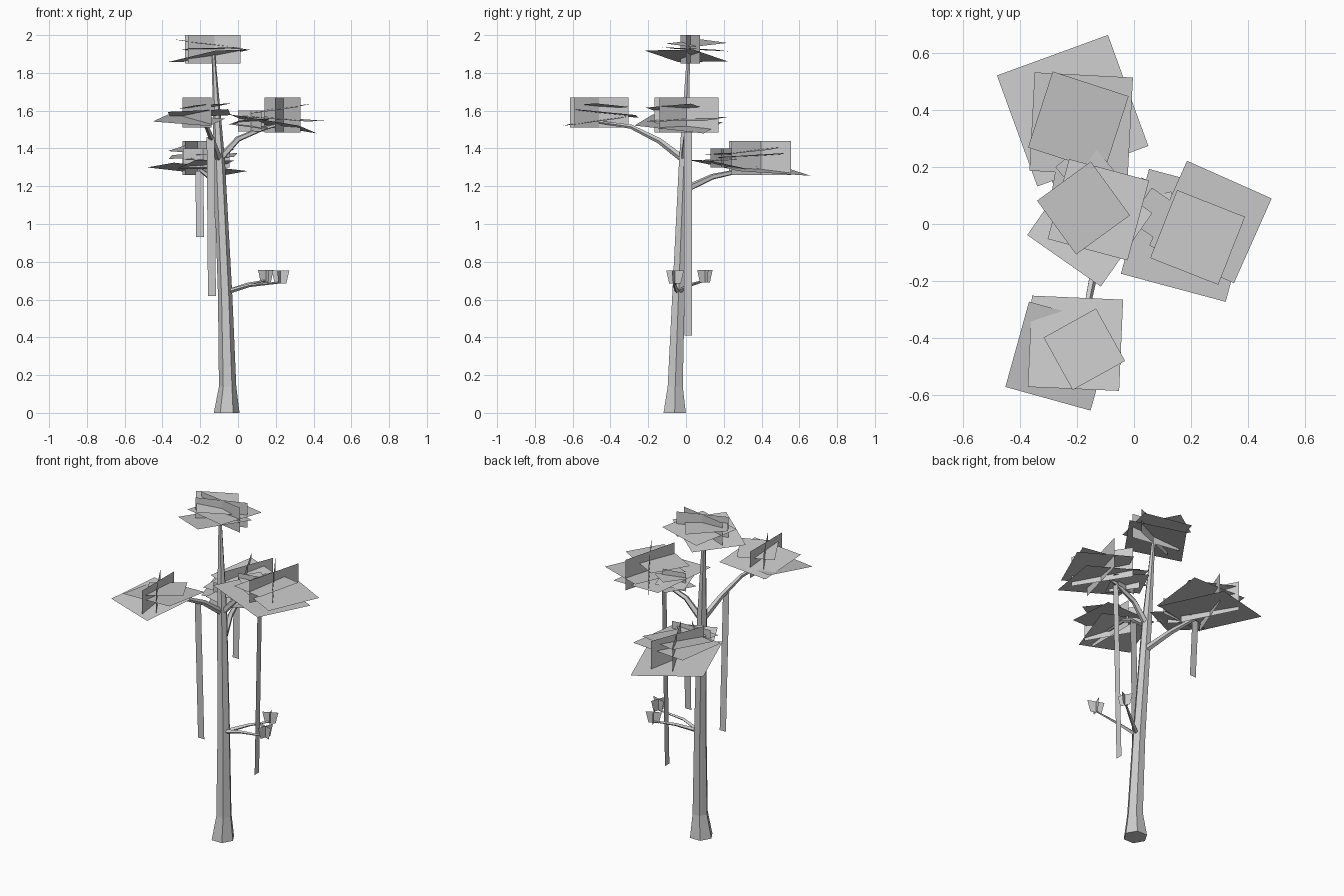
import bpy
import bmesh
import math
from mathutils import Vector

default_cube = bpy.data.objects.get("Cube")
if default_cube:
    bpy.data.objects.remove(default_cube, do_unlink=True)

# One plain grey for the whole tree
grey = bpy.data.materials.new("light grey")
grey.use_nodes = True
colour = (0.6, 0.6, 0.6, 1)
grey.diffuse_color = colour
grey.node_tree.nodes["Principled BSDF"].inputs["Base Color"].default_value = colour


def finish(name, bm):
    """Turn a bmesh into a flat-shaded grey object."""
    mesh = bpy.data.meshes.new(name)
    bm.to_mesh(mesh)
    bm.free()
    mesh.materials.append(grey)
    obj = bpy.data.objects.new(name, mesh)
    bpy.context.scene.collection.objects.link(obj)
    return obj


def tube(name, path, radii, sides, upright=False):
    """Tapered low-poly tube along a path; upright keeps its rings level."""
    bm = bmesh.new()
    points = [Vector(p) for p in path]
    rings = []
    for i, point in enumerate(points):
        ahead = points[min(i + 1, len(points) - 1)]
        behind = points[max(i - 1, 0)]
        along = (ahead - behind).normalized()
        if upright:
            u, v = Vector((1, 0, 0)), Vector((0, 1, 0))
        else:
            u = Vector((0, 0, 1)).cross(along).normalized()
            v = along.cross(u)
        ring = []
        for k in range(sides):
            angle = math.tau * k / sides
            offset = u * math.cos(angle) + v * math.sin(angle)
            ring.append(bm.verts.new(point + offset * radii[i]))
        rings.append(ring)
    for lower, upper in zip(rings, rings[1:]):
        for k in range(sides):
            n = (k + 1) % sides
            bm.faces.new((lower[k], lower[n], upper[n], upper[k]))
    bm.faces.new(list(reversed(rings[0])))
    bm.faces.new(rings[-1])
    return finish(name, bm)


def add_plate(bm, x, y, z, size, turn, slope_x, slope_y):
    """Square leaf card, turned about z and sloped along x and y."""
    reach = size / math.sqrt(2)
    corners = []
    for k in range(4):
        angle = math.radians(turn + 45 + 90 * k)
        dx, dy = reach * math.cos(angle), reach * math.sin(angle)
        corners.append(bm.verts.new((x + dx, y + dy, z + slope_x * dx + slope_y * dy)))
    bm.faces.new(corners)


def add_upright(bm, start, end, low, high, bottom_scale=1.0):
    """Standing leaf card between two plan points."""
    a, b = Vector((*start, 0)), Vector((*end, 0))
    middle = (a + b) / 2
    up = Vector((0, 0, 1))
    lower = [middle + (p - middle) * bottom_scale + up * low for p in (a, b)]
    upper = [p + up * high for p in (b, a)]
    bm.faces.new([bm.verts.new(p) for p in lower + upper])


def foliage(name, low, high, plates, uprights):
    bm = bmesh.new()
    for plate in plates:
        add_plate(bm, *plate)
    for start, end in uprights:
        add_upright(bm, start, end, low, high)
    return finish(name, bm)


def vine(name, top, bottom, across, half_width=0.021):
    """Flat hanging strip, widened along the given direction."""
    bm = bmesh.new()
    side = Vector(across) * half_width
    top, bottom = Vector(top), Vector(bottom)
    middle = top.lerp(bottom, 0.5)
    pairs = []
    for point in (top, middle, bottom):
        pairs.append([bm.verts.new(point - side), bm.verts.new(point + side)])
    for (a, b), (c, d) in zip(pairs, pairs[1:]):
        bm.faces.new((a, b, d, c))
    return finish(name, bm)


def sprig(name, x, y, low, high, half, turn):
    """Small crossed pair of leaf cards at the end of a twig."""
    bm = bmesh.new()
    for angle in (turn, turn + 90):
        c = half * math.cos(math.radians(angle))
        s = half * math.sin(math.radians(angle))
        add_upright(bm, (x - c, y - s), (x + c, y + s), low, high, 0.65)
    return finish(name, bm)


# Six-sided trunk, flared at the foot
tube("trunk",
     [(-0.06, -0.06, 0), (-0.055, -0.057, 0.14), (-0.068, -0.04, 0.62),
      (-0.1, -0.01, 1.35), (-0.13, 0.013, 1.9)],
     [0.068, 0.046, 0.038, 0.03, 0.009], 6, upright=True)

# Main branches
tube("front_branch",
     [(-0.1, -0.01, 1.34), (-0.135, -0.14, 1.44), (-0.165, -0.29, 1.515), (-0.2, -0.46, 1.54)],
     [0.02, 0.016, 0.012, 0.007], 5)
tube("left_branch",
     [(-0.1, -0.01, 1.34), (0, 0, 1.45), (0.13, 0.01, 1.505), (0.23, 0.01, 1.53)],
     [0.02, 0.016, 0.012, 0.007], 5)
tube("back_branch",
     [(-0.09, -0.01, 1.18), (-0.15, 0.14, 1.25), (-0.19, 0.28, 1.28), (-0.21, 0.38, 1.3)],
     [0.02, 0.016, 0.012, 0.007], 5)

# Low twigs with their leaves
tube("front_twig", [(-0.06, -0.045, 0.64), (0.06, -0.06, 0.675), (0.22, -0.055, 0.69)],
     [0.013, 0.009, 0.005], 4)
tube("back_twig", [(-0.06, -0.045, 0.64), (0.05, 0.03, 0.68), (0.145, 0.1, 0.7)],
     [0.013, 0.009, 0.005], 4)
sprig("front_twig_leaves", 0.225, -0.058, 0.685, 0.755, 0.05, 70)
sprig("back_twig_leaves", 0.147, 0.1, 0.69, 0.757, 0.045, 25)

# Hanging vines
vine("front_vine", (-0.145, -0.178, 1.46), (-0.138, -0.156, 0.62), (1, 0, 0))
vine("left_vine", (0.14, 0.01, 1.5), (0.118, 0.012, 0.41), (0, 1, 0))
vine("back_vine", (-0.205, 0.28, 1.28), (-0.2, 0.265, 0.93), (1, 0, 0))

# Foliage: each plate is x, y, z, size, turn, slope along x, slope along y
foliage("crown_foliage", 1.85, 2.0,
        [(-0.155, 0, 1.89, 0.315, -35, 0.17, -0.1),
         (-0.125, 0.05, 1.925, 0.29, -15, 0.02, -0.05),
         (-0.177, 0.056, 1.957, 0.233, 36, -0.12, 0.03)],
        [((-0.28, 0.052), (0.012, 0)), ((-0.265, -0.03), (0.01, 0.075))])
foliage("front_foliage", 1.51, 1.67,
        [(-0.26, -0.463, 1.55, 0.31, -15.5, -0.04, 0.14),
         (-0.205, -0.418, 1.585, 0.32, -2.5, 0.04, -0.1),
         (-0.174, -0.439, 1.625, 0.21, 29, 0.08, -0.06)],
        [((-0.293, -0.326), (-0.139, -0.59)), ((-0.215, -0.305), (-0.215, -0.615))])
foliage("left_foliage", 1.485, 1.67,
        [(0.187, -0.04, 1.53, 0.38, -15, -0.18, -0.066),
         (0.268, 0.007, 1.555, 0.325, -24, -0.06, 0.03),
         (0.223, -0.047, 1.61, 0.256, -21.5, 0.15, 0.03)],
        [((0.14, 0.158), (0.33, -0.14)), ((0.285, 0.172), (0.195, -0.168))])
foliage("back_foliage", 1.26, 1.44,
        [(-0.215, 0.397, 1.29, 0.414, 20, -0.08, -0.094),
         (-0.185, 0.35, 1.36, 0.345, -3, 0.03, 0.06),
         (-0.195, 0.358, 1.39, 0.28, -18, -0.04, 0.12)],
        [((-0.293, 0.55), (-0.135, 0.24)), ((-0.153, 0.555), (-0.28, 0.228))])

# Smaller tufts partway along two branches
foliage("left_tuft", 1.49, 1.6,
        [(0.075, 0.03, 1.52, 0.2, -25, -0.1, 0.08),
         (0.07, 0.01, 1.545, 0.17, 15, 0.08, -0.08),
         (0.08, 0.03, 1.57, 0.14, 55, -0.05, 0.05)],
        [((0.026, 0.077), (0.125, -0.063)), ((0, 0.002), (0.139, 0.03))])
foliage("back_tuft", 1.3, 1.4,
        [(-0.17, 0.17, 1.315, 0.23, 25, 0.08, -0.18),
         (-0.18, 0.18, 1.34, 0.19, -10, -0.05, 0.06),
         (-0.17, 0.19, 1.37, 0.15, 40, 0.06, 0.05)],
        [((-0.29, 0.18), (-0.045, 0.2)), ((-0.24, 0.245), (-0.13, 0.13))])
